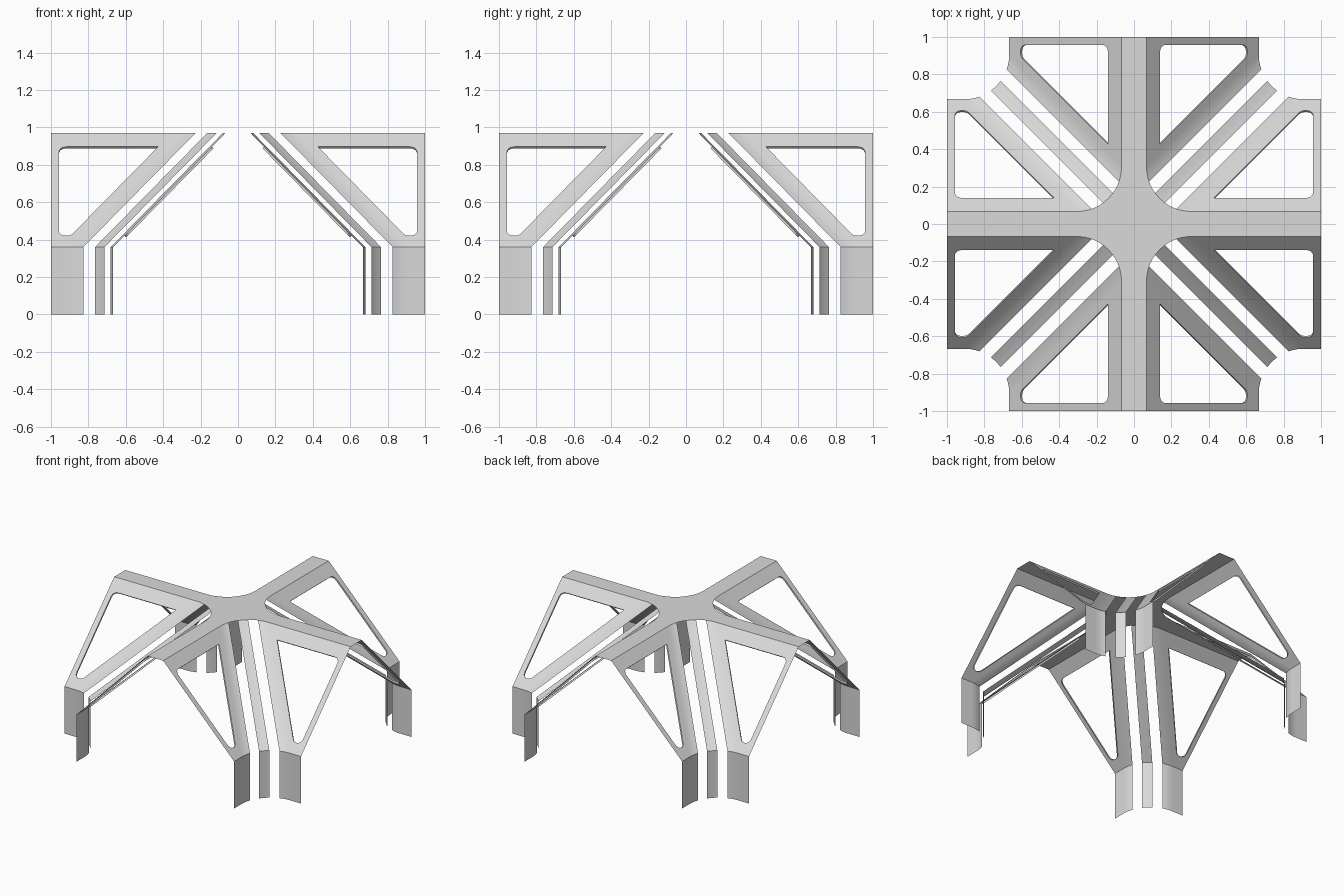
import bpy, bmesh, math
from mathutils import Vector

if "Cube" in bpy.data.objects:
    bpy.data.objects.remove(bpy.data.objects["Cube"])

A = 0.067          # half width of the roof arms
R = 0.24           # radius of the rounded inside corners
T = 0.60           # outward travel of the slopes
ZT, ZK = 0.97, 0.36  # roof height, knee height
EDGE = 0.227       # inner edge of the wing panels at roof level
HALF = 0.036       # half width of the diagonal struts
LIP = 0.012        # depth of the rim around the openings

mat = bpy.data.materials.new("light grey")
mat.diffuse_color = (0.7, 0.7, 0.7, 1)
mat.use_nodes = True
mat.node_tree.nodes["Principled BSDF"].inputs["Base Color"].default_value = mat.diffuse_color


def height(t):
    return ZT - (ZT - ZK) * t / T


def arc(a0, a1, n):
    """Points on the corner arc; angle 0 touches the y arm, 90 degrees the x arm."""
    c = A + R
    return [(c - R * math.cos(a0 + (a1 - a0) * i / n),
             c - R * math.sin(a0 + (a1 - a0) * i / n)) for i in range(n + 1)]


def finish(bm, name):
    bmesh.ops.remove_doubles(bm, verts=bm.verts, dist=1e-4)
    me = bpy.data.meshes.new(name)
    bm.to_mesh(me)
    bm.free()
    me.materials.append(mat)
    for p in me.polygons:
        p.use_smooth = True
    me.set_sharp_from_angle(angle=math.radians(30))
    ob = bpy.data.objects.new(name, me)
    bpy.context.collection.objects.link(ob)


def place(bm, sx, sy, swap):
    """Move a first-quadrant part to its quadrant and point its faces outward."""
    for v in bm.verts:
        x, y, z = v.co
        if swap:
            x, y = y, x
        v.co = (x * sx, y * sy, z)
    bm.normal_update()
    for f in bm.faces:
        if f.normal.dot(Vector((sx, sy, 1))) < 0:
            f.normal_flip()


def sheet(bm, top, bottom):
    a = [bm.verts.new(p) for p in top]
    b = [bm.verts.new(p) for p in bottom]
    for i in range(len(a) - 1):
        bm.faces.new((a[i], b[i], b[i + 1], a[i + 1]))


def slope_and_leg(bm, pts):
    """Sweep a plan curve down the diagonal slope, then straight to the ground."""
    top = [(x, y, ZT) for x, y in pts]
    knee = [(x + T, y + T, ZK) for x, y in pts]
    sheet(bm, top, knee)
    sheet(bm, knee, [(x, y, 0) for x, y, z in knee])


def round_corner(p, q, s, r, n=6):
    """Fillet the corner q between p and s."""
    p, q, s = Vector(p), Vector(q), Vector(s)
    u, v = (p - q).normalized(), (s - q).normalized()
    half = u.angle(v) / 2
    cen = q + (u + v).normalized() * (r / math.sin(half))
    d = r / math.tan(half)
    w0, w1 = (q + u * d - cen).normalized(), (q + v * d - cen).normalized()
    return [cen + w0.slerp(w1, i / n) * r for i in range(n + 1)]


def on_slope(y, t):
    return Vector((A + t, y, height(t)))


def wing(name, sx, sy, swap):
    bm = bmesh.new()
    # flat sloping panel with a rounded opening
    outer = [on_slope(1, 0), on_slope(1, T), on_slope(A + R + T, T), on_slope(A + R, 0)]
    t0, t1, y1, k = 0.072, 0.54, 0.957, 0.355
    a, b, c, d = [on_slope(*q) for q in ((y1, t0), (y1, t1), (k + t1, t1), (k + t0, t0))]
    hole = (round_corner(d, a, b, 0.04) + round_corner(a, b, c, 0.035)
            + round_corner(b, c, d, 0.04) + [d])
    edges = []
    for loop in (outer, hole):
        vs = [bm.verts.new(p) for p in loop]
        edges += [bm.edges.new((vs[i], vs[(i + 1) % len(vs)])) for i in range(len(vs))]
    normal = Vector((ZT - ZK, 0, T)).normalized()
    bmesh.ops.triangle_fill(bm, use_beauty=True, edges=edges, normal=normal)
    # shallow rim turned inward round the opening
    ring = hole + [hole[0]]
    sheet(bm, ring, [p - normal * LIP for p in ring])
    # curved inner border and its leg
    slope_and_leg(bm, arc(0, math.asin((A + R - EDGE) / R), 6))
    # flat part of the leg
    x, c = A + T, A + R + T
    sheet(bm, [(x, 1, ZK), (x, c, ZK)], [(x, 1, 0), (x, c, 0)])
    place(bm, sx, sy, swap)
    finish(bm, name)


def strut(name, sx, sy):
    bm = bmesh.new()
    w = math.asin(HALF / R)
    slope_and_leg(bm, arc(math.pi / 4 - w, math.pi / 4 + w, 4))
    place(bm, sx, sy, False)
    finish(bm, name)


# flat cross roof with rounded inside corners
bm = bmesh.new()
quarter = [(1, -A), (1, A)] + arc(math.pi / 2, 0, 20)
plan = []
for q in range(4):
    for x, y in quarter:
        for _ in range(q):
            x, y = -y, x
        plan.append((x, y, ZT))
bm.faces.new([bm.verts.new(p) for p in plan])
bmesh.ops.triangulate(bm, faces=bm.faces)
finish(bm, "cross_roof")

# two wings and one diagonal strut per quadrant
for sx, side in ((-1, "left"), (1, "right")):
    for sy, end in ((-1, "front"), (1, "back")):
        wing(f"{end}_{side}_end_wing", sx, sy, False)
        wing(f"{end}_{side}_side_wing", sx, sy, True)
        strut(f"{end}_{side}_diagonal_strut", sx, sy)
